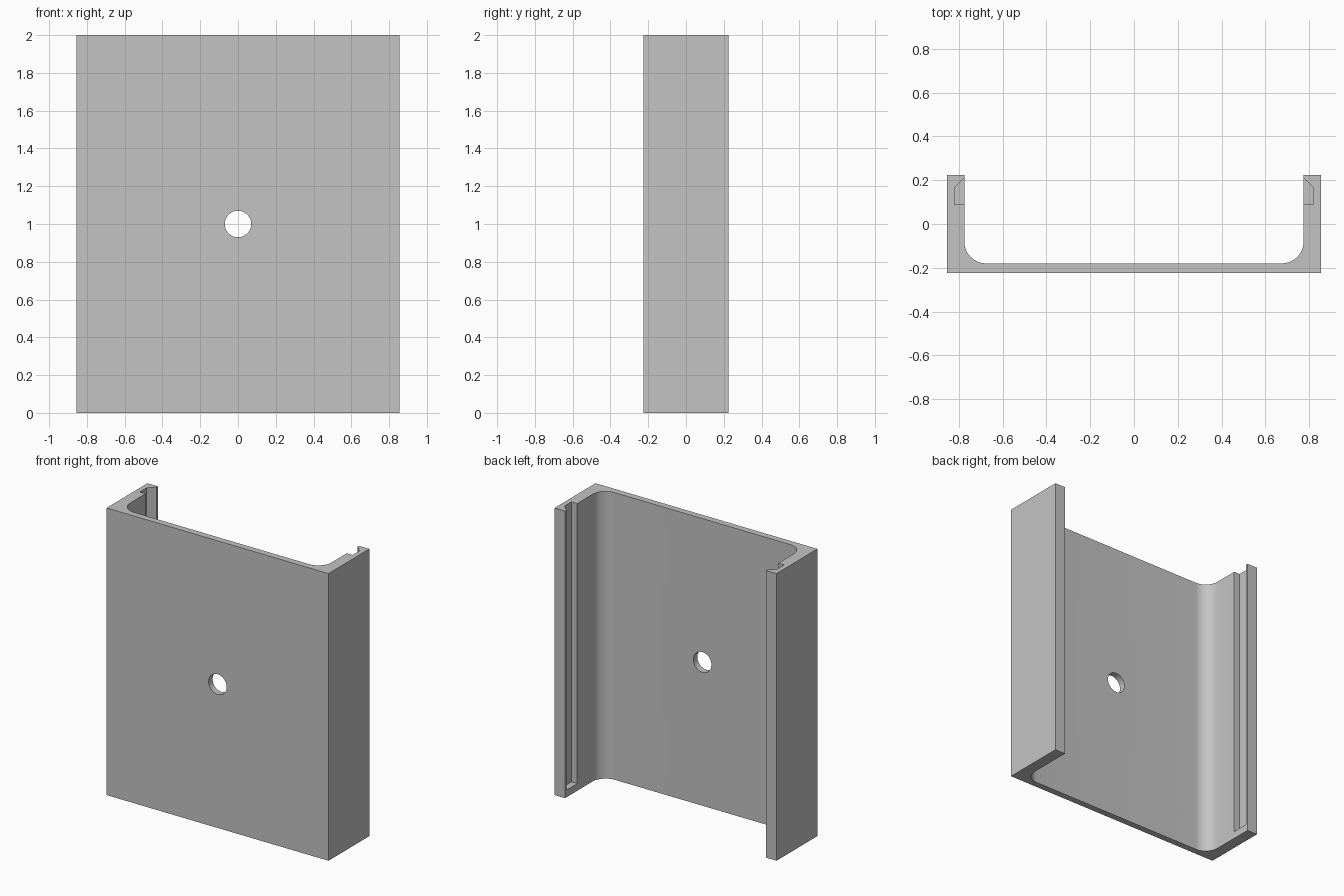
import bpy
import bmesh
from math import cos, sin, pi, radians

cube = bpy.data.objects.get("Cube")
if cube:
    bpy.data.objects.remove(cube, do_unlink=True)

HALF_W, HALF_D, HEIGHT = 0.855, 0.225, 2.0
INNER_X, FLOOR_Y, FILLET = 0.775, -0.18, 0.1

grey = bpy.data.materials.new("plain_grey")
grey.use_nodes = True
colour = (0.55, 0.55, 0.55, 1)
grey.diffuse_color = colour
grey.node_tree.nodes["Principled BSDF"].inputs["Base Color"].default_value = colour


def extrude_profile(name, points, z0, z1):
    """Prism from a closed outline in the xy plane."""
    bm = bmesh.new()
    face = bm.faces.new([bm.verts.new((x, y, z0)) for x, y in points])
    new = bmesh.ops.extrude_face_region(bm, geom=[face])["geom"]
    tops = [v for v in new if isinstance(v, bmesh.types.BMVert)]
    bmesh.ops.translate(bm, verts=tops, vec=(0, 0, z1 - z0))
    bmesh.ops.recalc_face_normals(bm, faces=bm.faces)
    mesh = bpy.data.meshes.new(name)
    bm.to_mesh(mesh)
    bm.free()
    obj = bpy.data.objects.new(name, mesh)
    bpy.context.collection.objects.link(obj)
    mesh.materials.append(grey)
    return obj


def mirrored(half):
    """Complete an outline that runs from the +x side to the -x side."""
    return half + [(-x, y) for x, y in reversed(half)]


def cut(target, cutter):
    """Subtract the cutter and remove it."""
    cutter.hide_render = True
    mod = target.modifiers.new("cut", "BOOLEAN")
    mod.operation = "DIFFERENCE"
    mod.solver = "EXACT"
    mod.object = cutter
    bpy.context.view_layer.objects.active = target
    bpy.ops.object.modifier_apply(modifier=mod.name)
    bpy.data.objects.remove(cutter, do_unlink=True)


# U-shaped channel with rounded inner corners
STEPS = 12
arc = [(INNER_X - FILLET + FILLET * cos(a), FLOOR_Y + FILLET - FILLET * sin(a))
       for a in (pi / 2 * i / STEPS for i in range(STEPS + 1))]
half = [(HALF_W, -HALF_D), (HALF_W, HALF_D), (INNER_X, HALF_D)] + arc
channel = extrude_profile("channel_bracket", mirrored(half), 0, HEIGHT)

# Slide grooves: open at the top, stopped just above the bottom
groove = [(0.75, 0.09), (0.82, 0.09), (0.82, 0.165), (0.775, 0.21), (0.75, 0.235)]
for side in (1, -1):
    outline = [(side * x, y) for x, y in groove]
    cut(channel, extrude_profile("groove_cutter", outline, 0.05, HEIGHT + 0.1))

# Screw hole through the plate
bpy.ops.mesh.primitive_cylinder_add(vertices=48, radius=0.07, depth=0.3,
                                    location=(0, -0.2, HEIGHT / 2),
                                    rotation=(pi / 2, 0, 0))
hole = bpy.context.object
hole.name = "hole_cutter"
hole.data.materials.append(grey)
cut(channel, hole)

# Smooth fillets and hole wall, crisp edges elsewhere
bpy.ops.object.select_all(action="DESELECT")
channel.select_set(True)
bpy.context.view_layer.objects.active = channel
bpy.ops.object.shade_smooth_by_angle(angle=radians(30))
